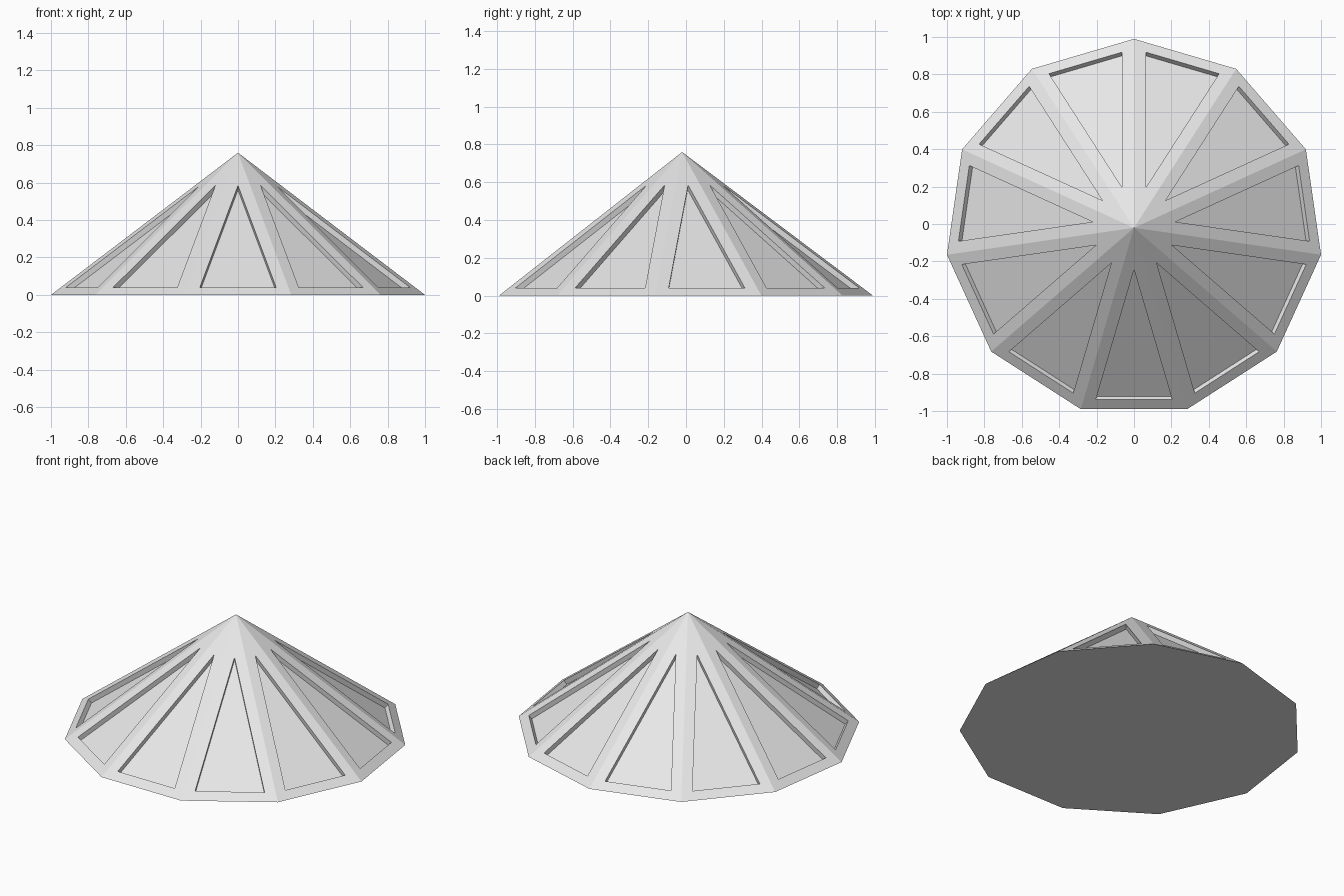
import bpy
import bmesh
from math import pi, sin, cos

SIDES = 11
RADIUS = 1.0103
HEIGHT = 0.76
CENTRE_Y = -0.0205
FRAME = 0.064    # width of the border around each panel
RECESS = 0.03    # depth of each panel

if "Cube" in bpy.data.objects:
    bpy.data.objects.remove(bpy.data.objects["Cube"], do_unlink=True)

# Plain light grey
grey = bpy.data.materials.new("light_grey")
grey.use_nodes = True
colour = (0.8, 0.8, 0.8, 1)
grey.diffuse_color = colour
grey.node_tree.nodes["Principled BSDF"].inputs["Base Color"].default_value = colour

# Eleven-sided pyramid, one corner pointing to the back
bm = bmesh.new()
ring = []
for i in range(SIDES):
    a = pi / 2 + 2 * pi * i / SIDES
    ring.append(bm.verts.new((RADIUS * cos(a), CENTRE_Y + RADIUS * sin(a), 0)))
apex = bm.verts.new((0, CENTRE_Y, HEIGHT))
bm.faces.new(reversed(ring))
sides = [bm.faces.new((ring[i], ring[(i + 1) % SIDES], apex)) for i in range(SIDES)]
bm.normal_update()

# Border each sloping face, then sink the triangle straight in
bmesh.ops.inset_individual(bm, faces=sides, thickness=FRAME, use_even_offset=True)
bm.normal_update()
for panel in sides:
    inward = panel.normal * -RECESS
    sunk = bmesh.ops.extrude_discrete_faces(bm, faces=[panel])["faces"][0]
    bmesh.ops.translate(bm, verts=sunk.verts, vec=inward)
bm.normal_update()

mesh = bpy.data.meshes.new("panelled_roof")
bm.to_mesh(mesh)
bm.free()
mesh.materials.append(grey)
roof = bpy.data.objects.new("panelled_roof", mesh)
bpy.context.collection.objects.link(roof)
